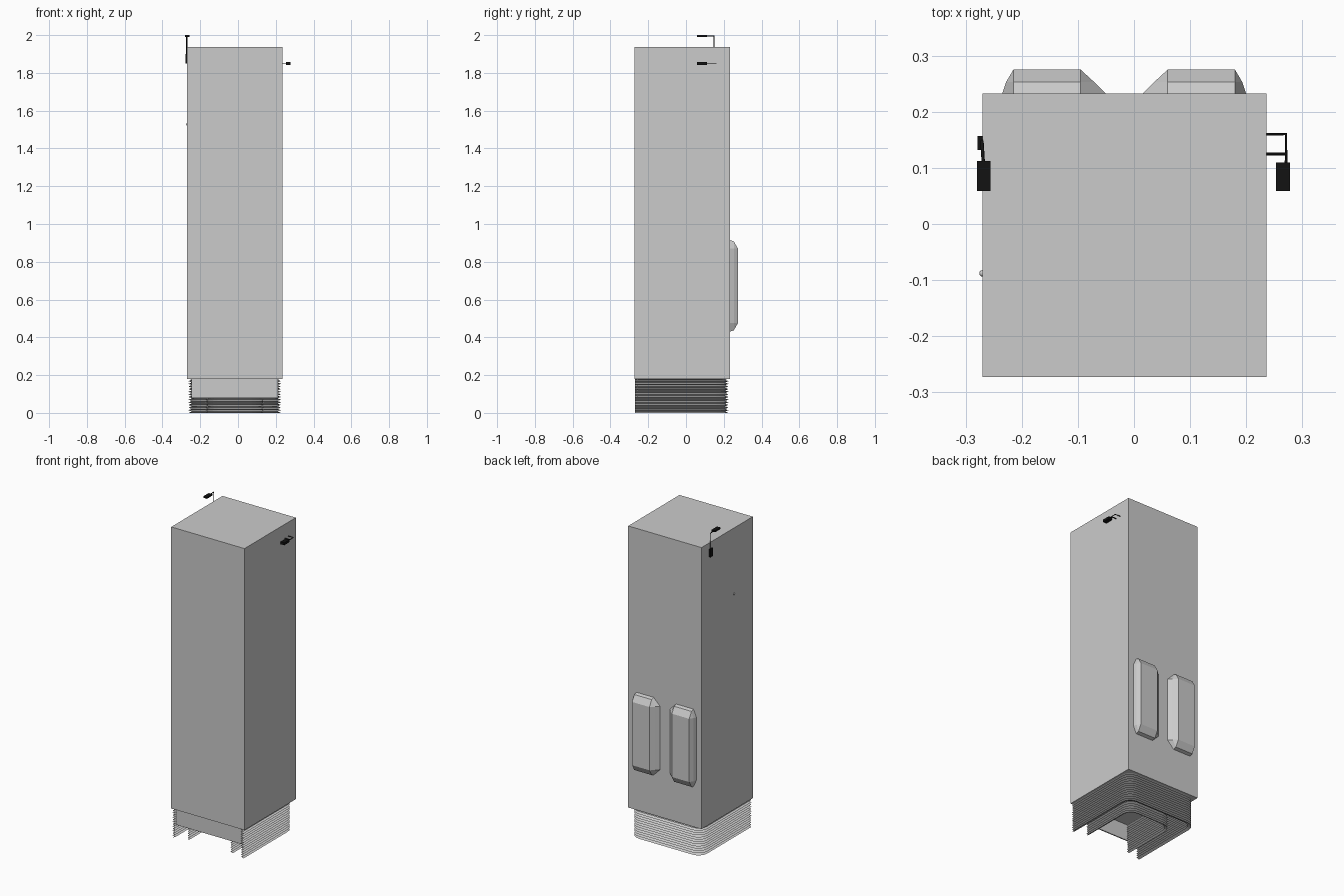
import bpy, bmesh, math
from mathutils import Vector

old = bpy.data.objects.get("Cube")
if old:
    bpy.data.objects.remove(old, do_unlink=True)


def material(name, value):
    m = bpy.data.materials.new(name)
    m.use_nodes = True
    colour = (value, value, value, 1)
    m.diffuse_color = colour
    m.node_tree.nodes["Principled BSDF"].inputs["Base Color"].default_value = colour
    return m


GREY = material("light grey", 0.6)
BLACK = material("black", 0.006)
MID = -0.0175           # middle of the cabinet in x


def finish(name, bm, mat):
    mesh = bpy.data.meshes.new(name)
    bm.to_mesh(mesh)
    bm.free()
    mesh.materials.append(mat)
    ob = bpy.data.objects.new(name, mesh)
    bpy.context.collection.objects.link(ob)
    return ob


def box(name, lo, hi, mat):
    lo, hi = Vector(lo), Vector(hi)
    bm = bmesh.new()
    bmesh.ops.create_cube(bm, size=1)
    for v in bm.verts:
        v.co = (lo + hi) / 2 + v.co * (hi - lo)
    return finish(name, bm, mat)


def rod(name, points, radius, mat):
    curve = bpy.data.curves.new(name, "CURVE")
    curve.dimensions = "3D"
    curve.bevel_depth = radius
    curve.bevel_resolution = 1
    curve.use_fill_caps = True
    spline = curve.splines.new("POLY")
    spline.points.add(len(points) - 1)
    for p, co in zip(spline.points, points):
        p.co = (*co, 1)
    curve.materials.append(mat)
    ob = bpy.data.objects.new(name, curve)
    bpy.context.collection.objects.link(ob)


def loft(bm, rings, closed):
    rows = [[bm.verts.new(co) for co in ring] for ring in rings]
    n = len(rows[0])
    for a, b in zip(rows, rows[1:]):
        for i in range(n if closed else n - 1):
            j = (i + 1) % n
            bm.faces.new((a[i], a[j], b[j], b[i]))
    return rows


# Pleated skirt walls, U-shaped in plan and open at the front
def bellows(name, half, front, back, radius, depth, pleats=13, height=0.182):
    def outline(inset, z):
        h, b, r = half - inset, back - inset, radius - inset / 2
        right = [(h, front)]
        for k in range(5):
            a = math.radians(22.5 * k)
            right.append((h - r + r * math.cos(a), b - r + r * math.sin(a)))
        plan = right + [(-x, y) for x, y in reversed(right)]
        return [(MID + x, y, z) for x, y in plan]

    bm = bmesh.new()
    steps = 2 * pleats
    loft(bm, [outline(depth * (i % 2), height * i / steps)
              for i in range(steps + 1)], False)
    return finish(name, bm, GREY)


bellows("outer_bellows", 0.245, -0.27, 0.225, 0.06, 0.018)
bellows("inner_bellows", 0.155, -0.25, 0.125, 0.06, 0.014)

# Cabinet and the low panel closing the front of the skirt
box("cabinet", (-0.27, -0.273, 0.18), (0.236, 0.233, 1.938), GREY)
box("front_panel", (-0.247, -0.26, 0.08), (0.212, -0.253, 0.182), GREY)


# Faceted pods on the back, mirrored about the middle
def pod(name, side):
    def ring(y, x0, x1, z0, z1):
        cx0, cx1, cz0, cz1 = 0.06, 0.18, 0.475, 0.87
        plan = [(cx0, z0), (cx1, z0), (x1, cz0), (x1, cz1),
                (cx1, z1), (cx0, z1), (x0, cz1), (x0, cz0)]
        return [(MID + side * (x - MID), y, z) for x, z in plan]

    bm = bmesh.new()
    rows = loft(bm, [ring(0.232, 0.015, 0.2, 0.43, 0.915),
                     ring(0.253, 0.036, 0.193, 0.437, 0.908),
                     ring(0.275, 0.06, 0.18, 0.475, 0.87)], True)
    bm.faces.new(rows[-1])
    bmesh.ops.remove_doubles(bm, verts=bm.verts, dist=0.0001)
    bmesh.ops.recalc_face_normals(bm, faces=bm.faces)
    if sum(f.normal.y for f in bm.faces) < 0:
        bmesh.ops.reverse_faces(bm, faces=bm.faces)
    finish(name, bm, GREY)


pod("back_pod_left", 1)
pod("back_pod_right", -1)

# Bracketed lamp on the +x side
z = 1.851
rod("side_lamp_bracket", [(0.234, 0.16, z), (0.271, 0.16, z), (0.271, 0.1, z)], 0.0025, BLACK)
rod("side_lamp_brace", [(0.234, 0.125, z), (0.271, 0.125, z)], 0.0025, BLACK)
box("side_lamp", (0.253, 0.059, z - 0.008), (0.278, 0.11, z + 0.007), BLACK)

# Raised lamp on a mast on the -x side
rod("mast", [(-0.271, 0.148, 1.85), (-0.271, 0.148, 1.995), (-0.268, 0.1, 1.995)], 0.003, BLACK)
box("mast_clamp", (-0.279, 0.132, 1.85), (-0.267, 0.157, 1.9), BLACK)
box("mast_lamp", (-0.28, 0.059, 1.99), (-0.256, 0.112, 2.0), BLACK)

# Small round knob on the -x side
bm = bmesh.new()
bmesh.ops.create_uvsphere(bm, u_segments=10, v_segments=6, radius=0.006)
bmesh.ops.translate(bm, verts=bm.verts, vec=(-0.27, -0.088, 1.527))
finish("knob", bm, GREY)
